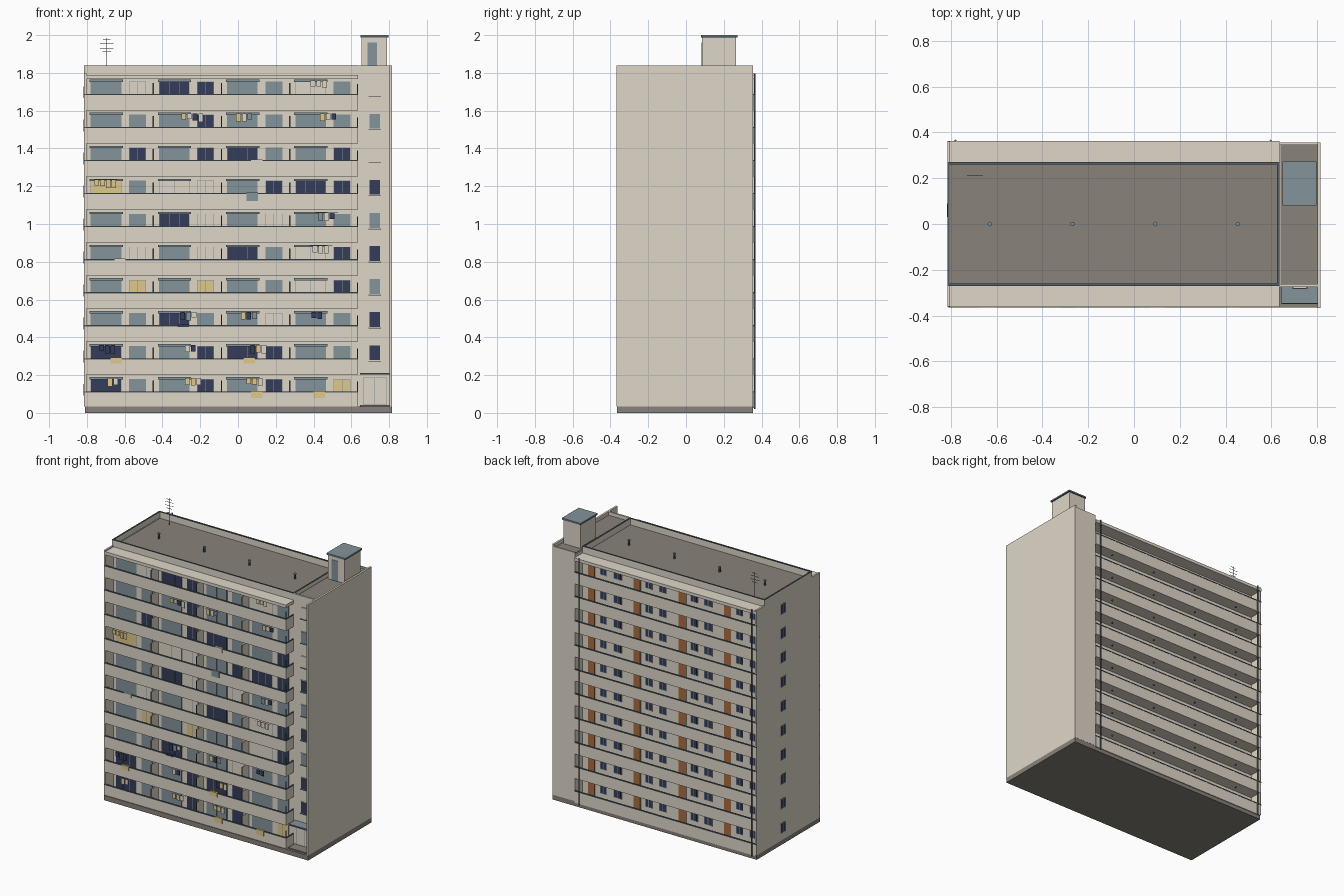
import bpy, bmesh, random
from mathutils import Matrix

random.seed(4)
if "Cube" in bpy.data.objects:
    bpy.data.objects.remove(bpy.data.objects["Cube"])


def material(name, code):
    rgb = []
    for i in (0, 2, 4):
        c = int(code[i:i + 2], 16) / 255
        rgb.append(c / 12.92 if c < 0.04 else ((c + 0.055) / 1.055) ** 2.4)
    m = bpy.data.materials.new(name)
    m.use_nodes = True
    m.diffuse_color = (*rgb, 1)
    m.node_tree.nodes["Principled BSDF"].inputs["Base Color"].default_value = (*rgb, 1)
    return m


CREAM = material("cream render", "DFD7C9")
GREY = material("grey felt", "88827A")
SLATE = material("slate glass", "83939A")
NAVY = material("navy glass", "333C58")
YELLOW = material("yellow fabric", "E0C88C")
BROWN = material("brown door", "A86C42")
METAL = material("dark metal", "545F66")
TINTS = {"s": SLATE, "n": NAVY, "y": YELLOW, "c": CREAM}

parts = {}


def part(name, mat):
    if name not in parts:
        parts[name] = (bmesh.new(), mat)
    return parts[name][0]


def box(name, mat, x, y, z):
    """Add a box spanning the given (low, high) ranges to a part."""
    spans = (x, y, z)
    mid = Matrix.Translation([(a + b) / 2 for a, b in spans])
    size = Matrix.Diagonal([abs(b - a) for a, b in spans] + [1])
    bmesh.ops.create_cube(part(name, mat), size=1, matrix=mid @ size)


def rod(name, mat, x, y, z, radius):
    mid = Matrix.Translation((x, y, (z[0] + z[1]) / 2))
    bmesh.ops.create_cone(part(name, mat), cap_ends=True, segments=8, radius1=radius,
                          radius2=radius, depth=z[1] - z[0], matrix=mid)


# Main dimensions
END, SIDE, DEPTH, WALL = 0.815, 0.635, 0.36, 0.27
FLOORS, PITCH, BASE = 10, 0.175, 0.035
UNIT = (SIDE + 0.81) / 4
levels = [BASE + PITCH * k for k in range(FLOORS)]
units = [-0.81 + UNIT * i for i in range(4)]
TOP, EAVE = 1.84, 1.79

# Plinth, main block and end walls
box("plinth", GREY, (-END + 0.004, END), (-DEPTH - 0.005, DEPTH - 0.006), (0, BASE))
box("main_block", CREAM, (-END, SIDE), (-WALL, WALL), (BASE, EAVE))
box("gable_wall", CREAM, (-END, -END + 0.012), (-DEPTH, DEPTH), (BASE, EAVE + 0.008))
box("tower_wall", CREAM, (END - 0.014, END), (-DEPTH - 0.007, DEPTH - 0.005), (BASE, TOP))
box("stair_tower", CREAM, (SIDE, END - 0.01), (-0.275, DEPTH - 0.005), (BASE, 1.81))
box("tower_parapet", CREAM, (SIDE, END - 0.01), (-0.275, -0.262), (1.8, TOP))
box("tower_roof", GREY, (SIDE + 0.006, END - 0.014), (-0.262, DEPTH - 0.014), (1.8, 1.815))
box("tower_parapet", CREAM, (SIDE, END), (DEPTH - 0.014, DEPTH - 0.005), (1.8, 1.825))

# Main roof with a coped parapet
box("main_roof", GREY, (-END + 0.01, SIDE - 0.008), (-WALL + 0.008, WALL - 0.008), (EAVE - 0.01, EAVE + 0.003))
for s in (-1, 1):
    y = (s * WALL, s * (WALL - 0.01))
    box("roof_parapet", CREAM, (-END, SIDE), y, (EAVE, TOP - 0.004))
    box("parapet_coping", METAL, (-END, SIDE), y, (TOP - 0.004, TOP))
for x in (-END, SIDE - 0.01):
    box("roof_parapet", CREAM, (x, x + 0.01), (-WALL, WALL), (EAVE, TOP - 0.004))
    box("parapet_coping", METAL, (x, x + 0.01), (-WALL, WALL), (TOP - 0.004, TOP))
for s in (-1, 1):
    box("eave_canopy", CREAM, (-END, SIDE), (s * WALL, s * (DEPTH + 0.003)), (EAVE - 0.022, EAVE))

# Roof vents and aerial
for u in units:
    rod("roof_vents", METAL, u + 0.18, 0, (EAVE, EAVE + 0.035), 0.007)
    rod("roof_vent_caps", SLATE, u + 0.18, 0, (EAVE + 0.035, EAVE + 0.042), 0.01)
rod("aerial", METAL, -0.695, 0.21, (EAVE, 1.985), 0.0015)
for z, half in ((1.975, 0.02), (1.955, 0.035), (1.93, 0.035), (1.91, 0.022)):
    box("aerial", METAL, (-0.695 - half, -0.695 + half), (0.209, 0.211), (z, z + 0.002))

# Lift house on the tower
box("lift_house", CREAM, (0.655, 0.79), (0.086, 0.266), (1.81, 1.99))
box("lift_house_roof", SLATE, (0.649, 0.798), (0.08, 0.273), (1.994, 2.0))
box("lift_house_trim", METAL, (0.649, 0.798), (0.08, 0.273), (1.988, 1.994))
box("lift_house_door", SLATE, (0.685, 0.737), (0.083, 0.088), (1.815, 1.962))


def window(name, mat, x, z, y, out, frame, bars=1, f=0.003):
    """Framed pane on a wall facing front (out=-1) or back (out=1)."""
    box(name + "_frames", frame, (x[0] - f, x[1] + f), (y, y + out * 0.004), (z[0] - f, z[1] + f))
    box(name + "_" + mat.name.split()[0], mat, x, (y, y + out * 0.006), z)
    for i in range(bars):
        m = x[0] + (x[1] - x[0]) * (i + 1) / (bars + 1)
        box(name + "_bars", frame, (m - f * 0.5, m + f * 0.5), (y, y + out * 0.007), z)


# Front window tints per floor: wide and narrow for each flat
front_tints = ["nssnsnsy", "nssnnnss", "ssnsscss", "sysysscn", "scscnscn",
               "ssncscss", "ysccsnnn", "snsnnssn", "sssnssss", "scnnsscs"]
tower_tints = " nnsnsncsc"

for k, z in enumerate(levels):
    # Balcony and gallery slabs, panels and rails
    for s, name in ((-1, "balcony"), (1, "gallery")):
        edge = s * DEPTH
        rise = z + 0.073
        box(name + "_slabs", CREAM, (-END + 0.01, SIDE), (s * WALL, edge), (z - 0.008, z + 0.006))
        box(name + "_panels", CREAM, (-END + 0.01, SIDE), (edge - s * 0.008, edge), (z - 0.008, rise))
        box(name + "_rails", METAL, (-END, SIDE), (edge - s * 0.009, edge + s * 0.002), (rise, rise + 0.006))
    box("balcony_ends", CREAM, (SIDE - 0.008, SIDE), (-DEPTH, -WALL), (z - 0.008, z + 0.073))
    box("balcony_end_rails", METAL, (SIDE - 0.006, SIDE + 0.001), (-DEPTH, -WALL), (z + 0.073, z + 0.079))
    box("balcony_posts", METAL, (SIDE - 0.005, SIDE), (-DEPTH, -DEPTH + 0.005), (z + 0.073, z + 0.13))

    for i, u in enumerate(units):
        wide, narrow = (TINTS[c] for c in front_tints[k][2 * i:2 * i + 2])
        # Front windows with a shutter box over the wide one
        window("front_window", wide, (u + 0.032, u + 0.19), (z + 0.012, z + 0.142), -WALL, -1,
               SLATE if wide in (NAVY, CREAM) else CREAM, 2 if wide is NAVY else 1, 0.002)
        box("shutter_boxes", SLATE, (u + 0.024, u + 0.2), (-WALL, -WALL - 0.022), (z + 0.142, z + 0.154))
        window("front_window", narrow, (u + 0.235, u + 0.32), (z + 0.012, z + 0.142), -WALL, -1,
               SLATE if narrow in (NAVY, CREAM) else CREAM, 1, 0.002)
        # Screens between balconies
        if i:
            box("balcony_screens", CREAM, (u - 0.003, u + 0.003), (-DEPTH + 0.015, -WALL), (z, z + 0.135))
            box("screen_edges", METAL, (u - 0.003, u + 0.003), (-DEPTH + 0.011, -DEPTH + 0.015), (z, z + 0.136))
        # Gallery doors, windows and ceiling lamps
        box("flat_door_frames", CREAM, (u + 0.257, u + 0.317), (WALL, WALL + 0.003), (z, z + 0.145))
        box("flat_doors", BROWN, (u + 0.26, u + 0.314), (WALL, WALL + 0.006), (z, z + 0.142))
        for a, b in ((0.053, 0.107), (0.17, 0.215)):
            window("gallery_window", NAVY, (u + a, u + b), (z + 0.07, z + 0.135), WALL, 1, SLATE, 1, 0.005)
        rod("gallery_lamps", METAL, u + 0.18, 0.315, (z + PITCH - 0.016, z + PITCH - 0.008), 0.005)

    # Gable window
    box("gable_window_frames", SLATE, (-END - 0.001, -END), (0.03, 0.09), (z + 0.05, z + 0.125))
    for y in (0.036, 0.063):
        box("gable_window_panes", NAVY, (-END - 0.002, -END), (y, y + 0.021), (z + 0.056, z + 0.119))

    # Stair window
    if k:
        window("stair_window", TINTS[tower_tints[k]], (0.697, 0.752), (z + 0.07, z + 0.148), -0.275, -1, CREAM, 0)
        box("stair_sills", SLATE if TINTS[tower_tints[k]] is not CREAM else CREAM,
            (0.692, 0.757), (-0.275, -0.283), (z + 0.062, z + 0.066))

# Entrance with canopy
box("entrance_canopy", SLATE, (0.645, 0.801), (-0.275, -0.345), (0.203, 0.212))
box("entrance_canopy_edge", METAL, (0.645, 0.801), (-0.344, -0.348), (0.202, 0.211))
window("entrance_door", CREAM, (0.665, 0.785), (BASE + 0.01, 0.185), -0.275, -1, SLATE, 1)
box("entrance_step", GREY, (0.645, 0.801), (-0.275, -0.35), (BASE, BASE + 0.008))

# Rainwater pipes on the back
for x in (-0.78, 0.597):
    rod("rainwater_pipes", METAL, x, DEPTH + 0.004, (0.02, EAVE + 0.008), 0.0045)

# Washing hung on lines: floor, centre, cloth tints
for k, x, cloths in ((9, 0.43, "ccc"), (8, -0.24, "ycnc"), (8, 0.035, "ycs"), (8, 0.48, "ycn"),
                     (6, -0.7, "yyyy"), (5, 0.47, "scn"), (4, 0.44, "ccc"), (2, -0.26, "nsc"),
                     (2, 0.06, "yns"), (2, 0.42, "nn"), (1, -0.69, "nnn"), (1, -0.25, "cn"),
                     (1, 0.11, "nyc"), (0, -0.66, "yc"), (0, -0.235, "yyc"), (0, 0.09, "yyc")):
    top = levels[k] + 0.149
    box("washing_lines", SLATE, (x - 0.06, x + 0.06), (-0.3425, -0.3415), (top, top + 0.001))
    for i, c in enumerate(cloths):
        left = x + (i - len(cloths) / 2) * 0.03
        drop = random.uniform(0.028, 0.046)
        box("washing_" + TINTS[c].name.split()[0], TINTS[c], (left, left + 0.025),
            (-0.344, -0.34), (top - drop, top))

# Rugs draped over the front rails
for k, x, c, drop in ((6, 0.075, "s", 0.045), (1, -0.645, "y", 0.031), (1, 0.06, "y", 0.031),
                      (0, 0.1, "y", 0.038), (0, 0.43, "y", 0.038), (7, 0.1, "c", 0.03),
                      (4, -0.625, "c", 0.025), (2, -0.29, "n", 0.012)):
    rim = levels[k] + 0.082
    box("rugs_" + TINTS[c].name.split()[0], TINTS[c], (x - 0.03, x + 0.03),
        (-DEPTH - 0.005, -DEPTH + 0.01), (rim - drop, rim))

# Turn the collected parts into objects
for name, (bm, mat) in parts.items():
    mesh = bpy.data.meshes.new(name)
    bm.to_mesh(mesh)
    bm.free()
    mesh.materials.append(mat)
    bpy.context.scene.collection.objects.link(bpy.data.objects.new(name, mesh))
